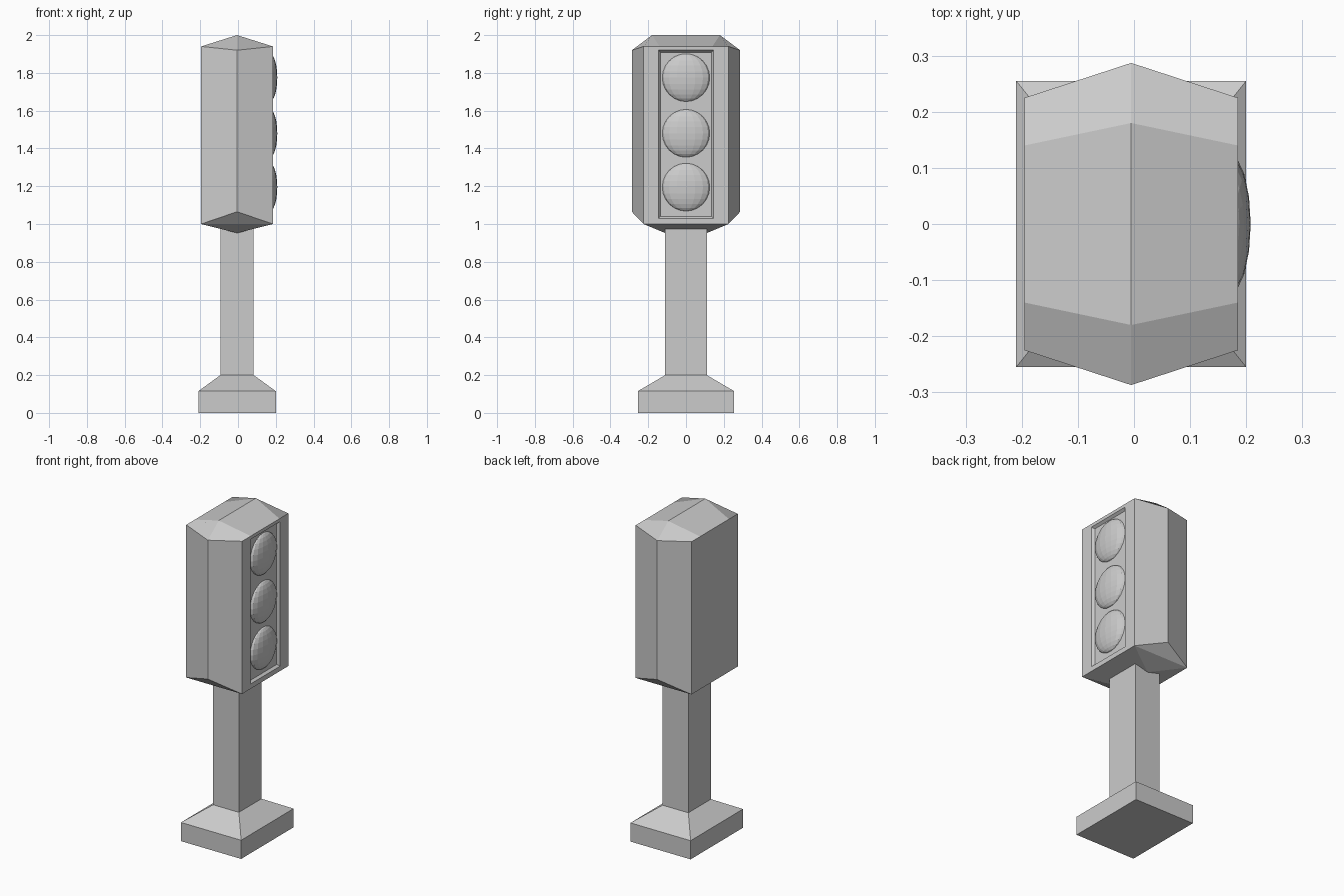
import bpy, bmesh

if "Cube" in bpy.data.objects:
    bpy.data.objects.remove(bpy.data.objects["Cube"])

CX = -0.005          # everything but the lamps is centred here in x
EX = 0.19            # half depth of the lamp housing


def finish(name, bm):
    bmesh.ops.remove_doubles(bm, verts=bm.verts[:], dist=1e-5)
    bmesh.ops.recalc_face_normals(bm, faces=bm.faces[:])
    mesh = bpy.data.meshes.new(name)
    bm.to_mesh(mesh)
    bm.free()
    obj = bpy.data.objects.new(name, mesh)
    bpy.context.collection.objects.link(obj)
    return obj


def add_face(bm, points):
    bm.faces.new([bm.verts.new((CX + x, y, z)) for x, y, z in points])


def rect_xy(hx, hy, z):
    return [(-hx, -hy, z), (hx, -hy, z), (hx, hy, z), (-hx, hy, z)]


def rect_yz(x, hy, z0, z1):
    return [(x, -hy, z0), (x, hy, z0), (x, hy, z1), (x, -hy, z1)]


def loft(bm, rings):
    for a, b in zip(rings, rings[1:]):
        for i in range(4):
            j = (i + 1) % 4
            add_face(bm, [a[i], a[j], b[j], b[i]])


# Foot: low block with a tapered top
bm = bmesh.new()
rings = [rect_xy(0.205, 0.255, 0), rect_xy(0.205, 0.255, 0.115), rect_xy(0.088, 0.11, 0.2)]
loft(bm, rings)
add_face(bm, rings[0])
add_face(bm, rings[-1])
finish("foot", bm)

# Post
bm = bmesh.new()
rings = [rect_xy(0.088, 0.11, 0.2), rect_xy(0.088, 0.11, 1.0)]
loft(bm, rings)
finish("post", bm)

# Housing: pointed ends, hipped roof and underside, recessed lamp panel
bm = bmesh.new()
for s in (-1, 1):
    for e in (-EX, EX):
        # side wall and roof end
        add_face(bm, [(e, s * .225, 1.0), (0, s * .287, 1.065),
                      (0, s * .287, 1.92), (e, s * .225, 1.94)])
        add_face(bm, [(0, s * .18, 2), (0, s * .287, 1.92),
                      (e, s * .225, 1.94), (e, s * .14, 1.94)])
    # underside end
    add_face(bm, [(-EX, s * .225, 1), (0, s * .287, 1.065), (EX, s * .225, 1)])
    add_face(bm, [(-EX, s * .225, 1), (EX, s * .225, 1), (0, s * .11, .952)])
for e in (-EX, EX):
    # roof slope and underside slope
    add_face(bm, [(0, -.18, 2), (0, .18, 2), (e, .14, 1.94), (e, -.14, 1.94)])
    add_face(bm, [(0, -.11, .952), (0, .11, .952), (e, .225, 1), (e, -.225, 1)])
add_face(bm, rect_yz(-EX, .225, 1.0, 1.94))
rings = [rect_yz(EX, .225, 1.0, 1.94), rect_yz(EX, .145, 1.03, 1.92),
         rect_yz(EX - .015, .134, 1.041, 1.909)]
loft(bm, rings)
add_face(bm, rings[-1])
finish("lamp_housing", bm)

# Three domed lamps
for name, z in (("top", 1.775), ("middle", 1.48), ("bottom", 1.195)):
    bpy.ops.mesh.primitive_uv_sphere_add(segments=16, ring_count=12, radius=1,
                                         location=(0.168, 0, z))
    lamp = bpy.context.object
    lamp.name = name + "_lamp"
    lamp.scale = (0.04, 0.127, 0.127)
